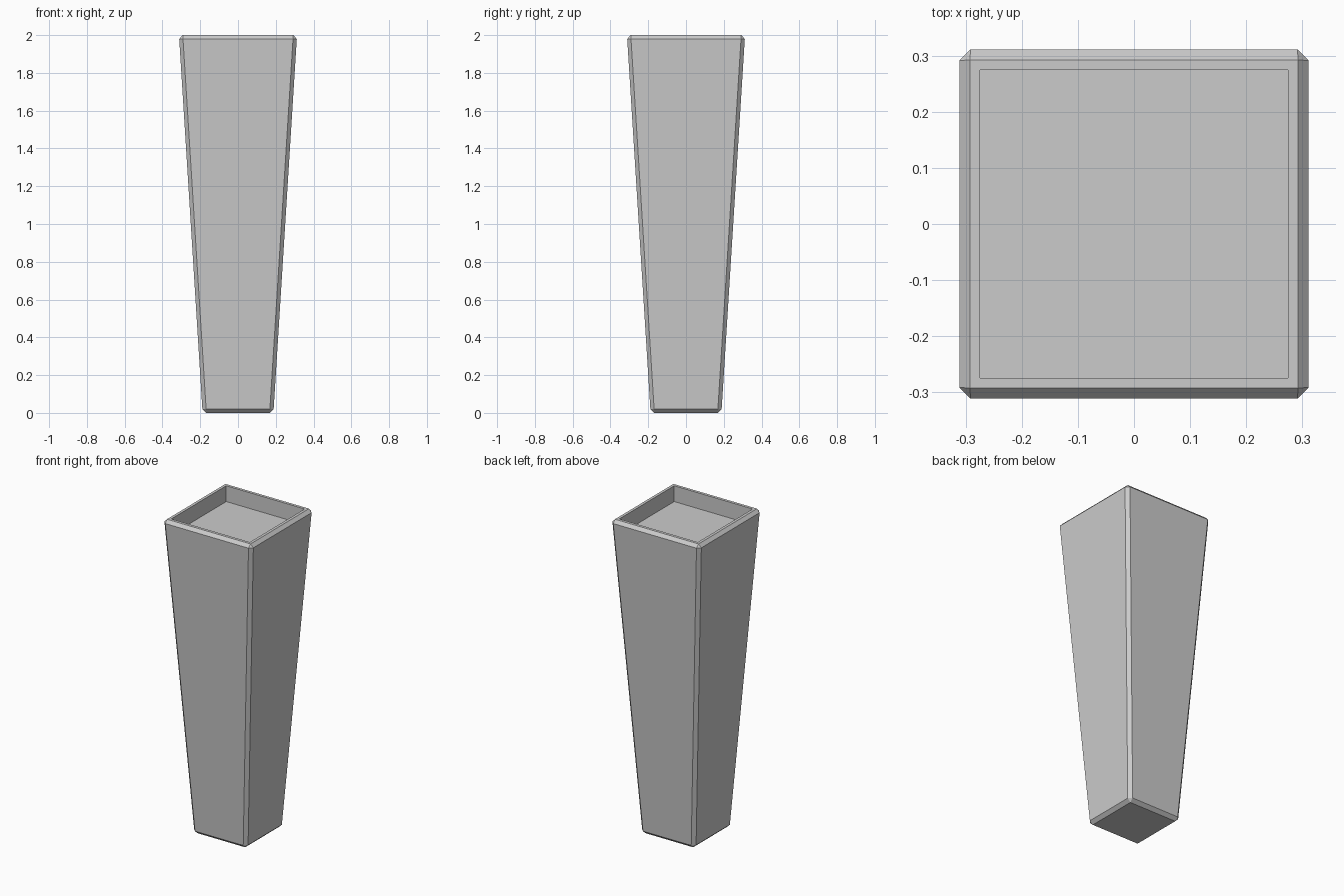
import bpy, bmesh

if "Cube" in bpy.data.objects:
    bpy.data.objects.remove(bpy.data.objects["Cube"])

HEIGHT, TOP, BOTTOM = 2.0, 0.3125, 0.1875   # height and half-widths
CHAMFER, RIM, DEPTH = 0.02, 0.018, 0.10

bm = bmesh.new()

# Tapered body: a cube widened towards the top
bmesh.ops.create_cube(bm, size=2.0)
for v in bm.verts:
    half = TOP if v.co.z > 0 else BOTTOM
    v.co.x *= half
    v.co.y *= half
    v.co.z = HEIGHT if v.co.z > 0 else 0.0

# Single flat chamfer along every edge
bmesh.ops.bevel(bm, geom=bm.edges[:], offset=CHAMFER, offset_type='OFFSET',
                segments=1, profile=0.5, affect='EDGES')

# Recessed square opening with straight walls in the top
bm.normal_update()
top = max(bm.faces, key=lambda f: f.calc_center_median().z)
bmesh.ops.inset_region(bm, faces=[top], thickness=RIM, use_even_offset=True)
floor = bmesh.ops.extrude_discrete_faces(bm, faces=[top])["faces"][0]
bmesh.ops.translate(bm, verts=floor.verts[:], vec=(0, 0, -DEPTH))
bmesh.ops.recalc_face_normals(bm, faces=bm.faces[:])

mesh = bpy.data.meshes.new("tapered_planter")
bm.to_mesh(mesh)
bm.free()
planter = bpy.data.objects.new("tapered_planter", mesh)
bpy.context.collection.objects.link(planter)
